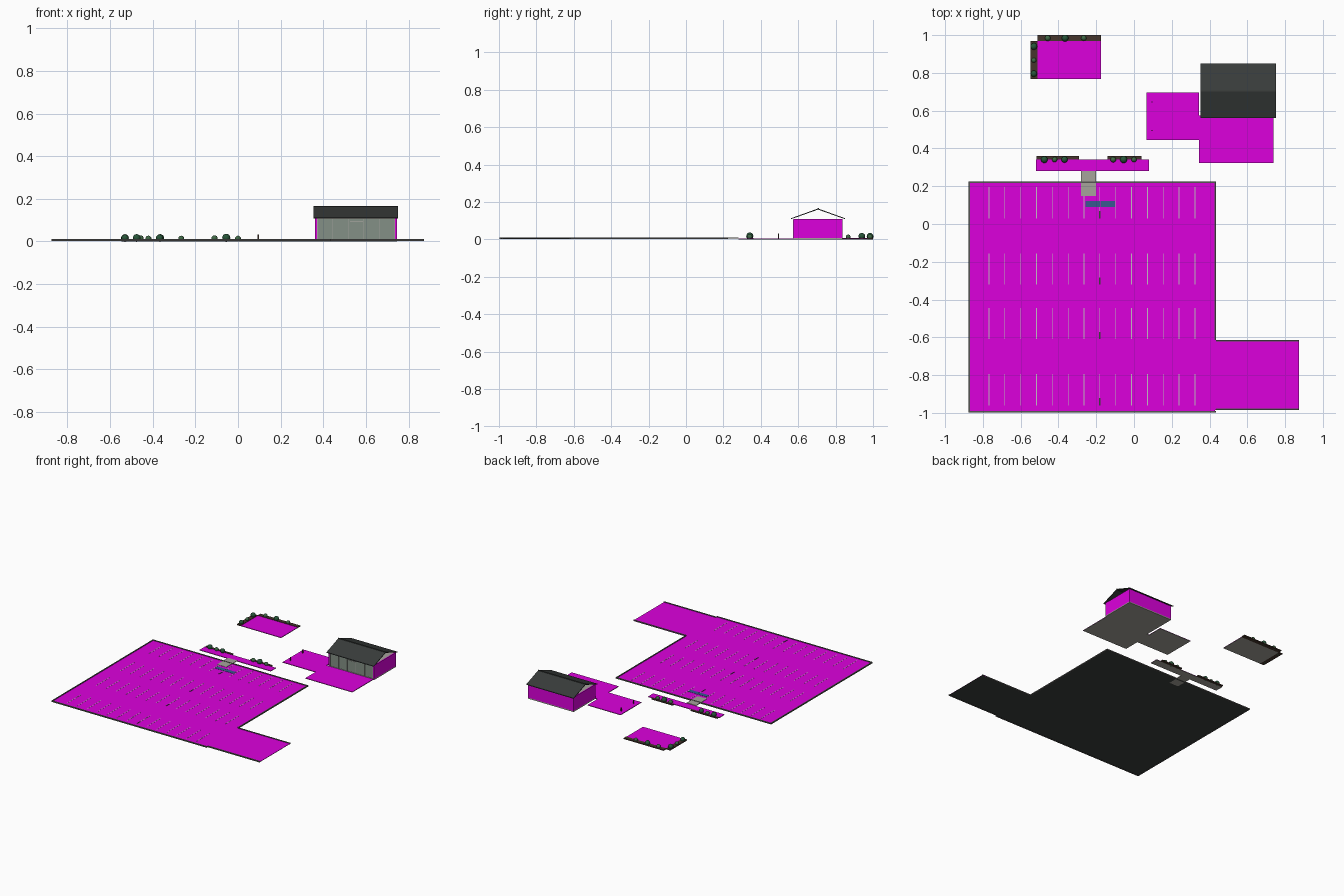
import bpy, bmesh

if "Cube" in bpy.data.objects:
    bpy.data.objects.remove(bpy.data.objects["Cube"])


def material(name, rgb):
    m = bpy.data.materials.new(name)
    m.diffuse_color = (*rgb, 1)
    m.use_nodes = True
    m.node_tree.nodes["Principled BSDF"].inputs["Base Color"].default_value = m.diffuse_color
    return m


MAGENTA = material("surface_magenta", (0.72, 0.0, 0.72))
DARK = material("dark_grey", (0.045, 0.05, 0.047))
CURB = material("curb_grey", (0.09, 0.09, 0.085))
PAINT = material("line_paint", (0.55, 0.5, 0.55))
CONCRETE = material("concrete", (0.38, 0.37, 0.33))
BLUE = material("blue_paint", (0.04, 0.1, 0.28))
SOIL = material("soil", (0.06, 0.035, 0.025))
GREEN = material("leaf_green", (0.02, 0.09, 0.04))
LIGHT_GREEN = material("light_leaf_green", (0.05, 0.14, 0.06))
GLASS = material("glass_green_grey", (0.23, 0.28, 0.24))
FRAME = material("frame_grey", (0.35, 0.36, 0.33))
ROOF = material("roof_dark", (0.04, 0.045, 0.043))


def make(name, bm, mat):
    me = bpy.data.meshes.new(name)
    bmesh.ops.recalc_face_normals(bm, faces=bm.faces)
    bm.to_mesh(me)
    bm.free()
    ob = bpy.data.objects.new(name, me)
    bpy.context.collection.objects.link(ob)
    me.materials.append(mat)
    return ob


def prism(name, pts, axis, lo, hi, mat):
    """Extrude a 2D outline along z, or a yz profile along x."""
    bm = bmesh.new()
    co = [(p[0], p[1], lo) if axis == 'z' else (lo, p[0], p[1]) for p in pts]
    f = bm.faces.new([bm.verts.new(c) for c in co])
    r = bmesh.ops.extrude_face_region(bm, geom=[f])
    d = hi - lo
    bmesh.ops.translate(bm, vec=(0, 0, d) if axis == 'z' else (d, 0, 0),
                        verts=[v for v in r['geom'] if isinstance(v, bmesh.types.BMVert)])
    return make(name, bm, mat)


def box(name, x0, x1, y0, y1, z0, z1, mat):
    return prism(name, [(x0, y0), (x1, y0), (x1, y1), (x0, y1)], 'z', z0, z1, mat)


# Parking lot with driveway, dark base below the surface
lot = [(-0.873, -0.995), (0.43, -0.995), (0.43, -0.985), (0.873, -0.985),
       (0.873, -0.615), (0.43, -0.615), (0.43, 0.222), (-0.873, 0.222)]
prism("lot_base", lot, 'z', 0.004, 0.006, DARK)
prism("lot_surface", lot, 'z', 0.006, 0.007, MAGENTA)

# Curbs around the lot; the driveway end stays open
C = 0.008
for n, x0, x1, y0, y1 in [("left", -0.875, -0.875 + C, -0.998, 0.225),
                          ("back", -0.875 + C, 0.435 - C, 0.225 - C, 0.225),
                          ("right", 0.435 - C, 0.435, -0.615, 0.225),
                          ("front", -0.875 + C, 0.435, -0.998, -0.998 + C),
                          ("drive_back", 0.435, 0.873, -0.615 - C, -0.615),
                          ("drive_front", 0.435, 0.873, -0.986, -0.986 + C)]:
    box("curb_" + n, x0, x1, y0, y1, 0.002, 0.011, CURB)

# Painted bay lines in four rows, with a drain strip in the middle of each
for r, (y0, y1) in enumerate([(0.03, 0.195), (-0.32, -0.155), (-0.61, -0.445), (-0.96, -0.795)]):
    for i in range(14):
        x = -0.768 + i * 0.0839
        box(f"bay_line_{r}_{i}", x - 0.002, x + 0.002, y0, y1, 0.007, 0.0078, PAINT)
    box(f"drain_strip_{r}", -0.184, -0.178, y0, y0 + 0.038, 0.007, 0.009, DARK)

# Blue reserved bay markings and the ramp to the front walk
for i, x in enumerate([-0.258, -0.178]):
    box(f"blue_marking_{i}", x, x + 0.077, 0.09, 0.122, 0.007, 0.0085, BLUE)
box("entry_ramp", -0.28, -0.202, 0.148, 0.28, 0.004, 0.009, CONCRETE)

# Front walk, patios and garden paving: magenta tops over concrete
for n, x0, x1, y0, y1 in [("front_walk", -0.52, 0.08, 0.28, 0.342),
                          ("side_patio", 0.065, 0.343, 0.445, 0.695),
                          ("front_patio", 0.343, 0.738, 0.322, 0.575),
                          ("garden_paving", -0.512, -0.175, 0.768, 0.97)]:
    box(n + "_base", x0, x1, y0, y1, 0, 0.003, CONCRETE)
    box(n, x0, x1, y0, y1, 0.003, 0.005, MAGENTA)

# Planting beds
for n, x0, x1, y0, y1 in [("walk_left", -0.515, -0.29, 0.342, 0.36),
                          ("walk_right", -0.14, 0.04, 0.342, 0.36),
                          ("garden_back", -0.512, -0.175, 0.97, 1.0),
                          ("garden_left", -0.547, -0.512, 0.768, 0.97)]:
    box("bed_" + n, x0, x1, y0, y1, 0, 0.008, SOIL)

# Round shrubs
shrubs = [(-0.475, 0.341, 0.018), (-0.42, 0.341, 0.014), (-0.368, 0.341, 0.017),
          (-0.11, 0.341, 0.015), (-0.055, 0.341, 0.019), (0, 0.341, 0.014),
          (-0.457, 0.984, 0.015), (-0.365, 0.984, 0.018), (-0.266, 0.984, 0.014),
          (-0.53, 0.94, 0.018), (-0.53, 0.867, 0.013), (-0.53, 0.796, 0.017)]
for i, (x, y, r) in enumerate(shrubs):
    bm = bmesh.new()
    bmesh.ops.create_uvsphere(bm, u_segments=16, v_segments=10, radius=r)
    bmesh.ops.translate(bm, vec=(x, y, r * 0.8 + 0.002), verts=bm.verts)
    ob = make(f"shrub_{i}", bm, GREEN if r > 0.0155 else LIGHT_GREEN)
    for p in ob.data.polygons:
        p.use_smooth = True

# Two posts on the side patio
for i, y in enumerate([0.495, 0.645]):
    box(f"post_{i}", 0.092, 0.098, y - 0.003, y + 0.003, 0.005, 0.032, SOIL)

# Building: floor, three walls, glazed front
X0, X1, Y0, Y1, H = 0.362, 0.745, 0.575, 0.838, 0.11
T = 0.008
box("building_floor", X0, X1, Y0, Y1, 0.0, 0.008, CONCRETE)
box("left_wall", X0, X0 + T, Y0, Y1, 0.008, H, MAGENTA)
box("right_wall", X1 - T, X1, Y0, Y1, 0.008, H, MAGENTA)
box("back_wall", X0 + T, X1 - T, Y1 - T, Y1, 0.008, H, MAGENTA)
box("ceiling", X0 + T, X1 - T, Y0, Y1 - T, H - 0.004, H, CONCRETE)
box("front_glass", X0 + T, X1 - T, Y0 + 0.003, Y0 + 0.006, 0.008, H - 0.004, GLASS)
for i in range(6):
    x = X0 + T + i * (X1 - X0 - 2 * T - 0.004) / 5
    box(f"mullion_{i}", x, x + 0.004, Y0 - 0.002, Y0 + 0.003, 0.008, H - 0.004, FRAME)
box("door_header", 0.525, 0.587, Y0 - 0.001, Y0 + 0.003, 0.092, 0.096, FRAME)

# Thin pitched roof with open gables, and its ridge cap
M, R, t = 0.706, 0.165, 0.006
prism("roof", [(0.562, 0.108), (M, R - t), (0.85, 0.108), (0.85, 0.108 + t * 0.8),
               (M, R), (0.562, 0.108 + t * 0.8)], 'x', 0.353, 0.751, ROOF)
box("ridge_cap", 0.353, 0.751, M - 0.004, M + 0.004, R - 0.003, R + 0.002, DARK)
